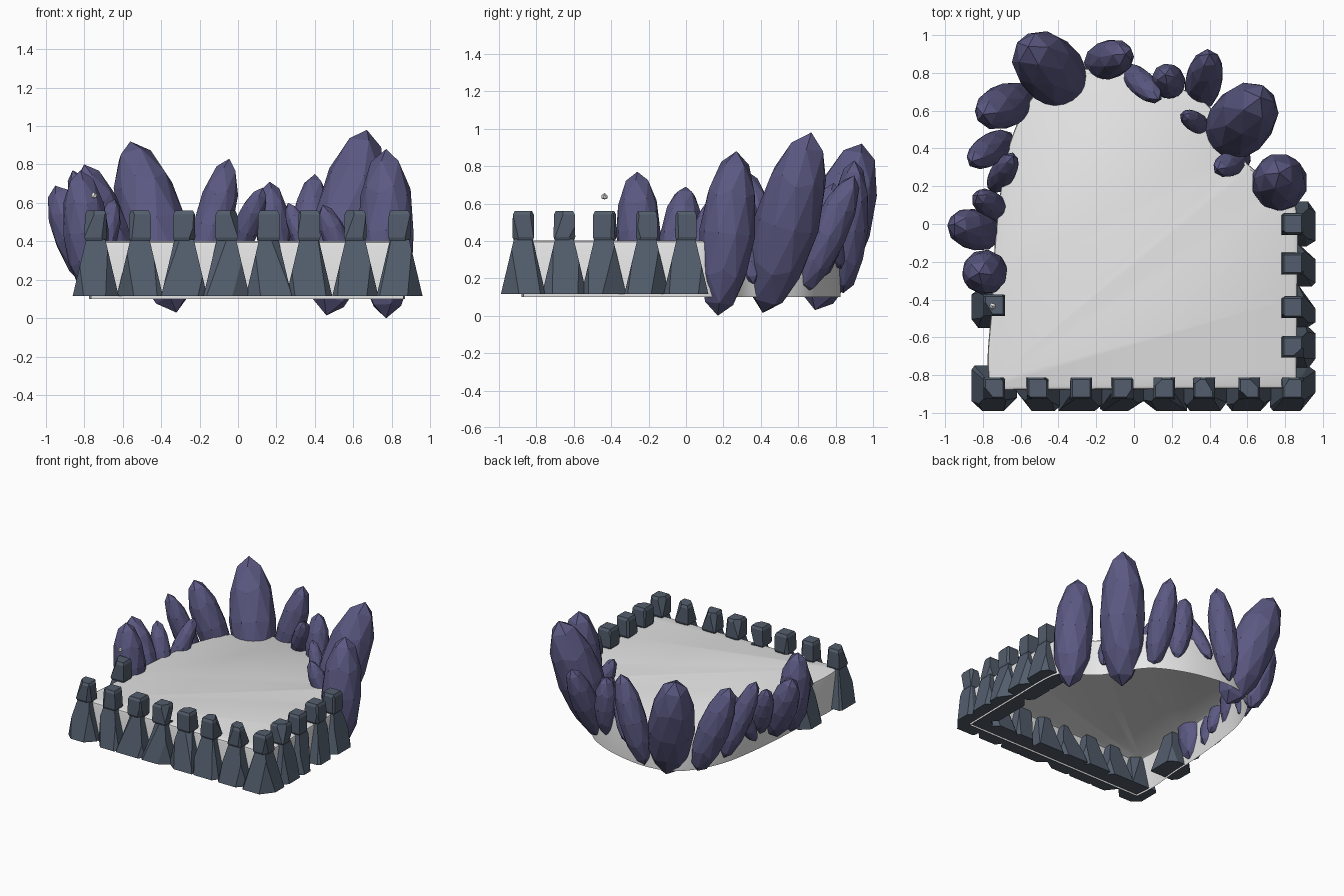
import bpy, bmesh, math, random
from mathutils import Vector

if "Cube" in bpy.data.objects:
    bpy.data.objects.remove(bpy.data.objects["Cube"])

random.seed(4)


def material(name, rgb):
    m = bpy.data.materials.new(name)
    m.diffuse_color = (*rgb, 1)
    m.use_nodes = True
    m.node_tree.nodes["Principled BSDF"].inputs["Base Color"].default_value = m.diffuse_color
    return m


PALE = material("pale floor", (0.8, 0.8, 0.8))
SLATE = material("slate stone", (0.085, 0.11, 0.15))
PURPLE = material("dusky purple crystal", (0.105, 0.10, 0.225))


def finish(bm, name, mat):
    bmesh.ops.recalc_face_normals(bm, faces=bm.faces)
    me = bpy.data.meshes.new(name)
    bm.to_mesh(me)
    bm.free()
    me.materials.append(mat)
    ob = bpy.data.objects.new(name, me)
    bpy.context.collection.objects.link(ob)
    return ob


def spline(pts, steps=5):
    """Open Catmull-Rom curve through 2D points."""
    p = [Vector(q) for q in pts]
    p = [2 * p[0] - p[1]] + p + [2 * p[-1] - p[-2]]
    out = []
    for i in range(1, len(p) - 2):
        a, b, c, d = p[i - 1:i + 3]
        for k in range(steps):
            t = k / steps
            out.append(0.5 * (2 * b + (c - a) * t + (2 * a - 5 * b + 4 * c - d) * t * t
                              + (3 * b - a - 3 * c + d) * t ** 3))
    return out + [p[-2]]


# Floor: flat cap with a skirt wall, open underneath
outline = spline([(0.86, -0.87), (0.865, -0.4), (0.86, 0.08), (0.76, 0.20), (0.60, 0.32),
                  (0.50, 0.48), (0.38, 0.64), (0.20, 0.74), (0.0, 0.80), (-0.22, 0.825),
                  (-0.42, 0.78), (-0.56, 0.64), (-0.66, 0.42), (-0.71, 0.15),
                  (-0.74, -0.15), (-0.755, -0.45), (-0.775, -0.7), (-0.765, -0.88)])
bm = bmesh.new()
rings = [[bm.verts.new((p.x * s, p.y * s, z)) for p in outline]
         for z, s in ((0.10, 1.0), (0.38, 1.0), (0.395, 0.995), (0.402, 0.98))]
n = len(outline)
for lo, hi in zip(rings, rings[1:]):
    for i in range(n):
        j = (i + 1) % n
        bm.faces.new((lo[i], lo[j], hi[j], hi[i]))
bm.faces.new(rings[-1])
floor = finish(bm, "floor_slab", PALE)
bpy.context.view_layer.objects.active = floor
floor.select_set(True)
bpy.ops.object.shade_smooth_by_angle(angle=math.radians(35))
floor.select_set(False)


# Battlement posts: tapered foot and a block on top, with chipped corners
def block(levels):
    bm = bmesh.new()
    prev = None
    for z, w in levels:
        ring = [bm.verts.new((sx * w, sy * w, z))
                for sx, sy in ((-1, -1), (1, -1), (1, 1), (-1, 1))]
        if prev:
            for i in range(4):
                j = (i + 1) % 4
                bm.faces.new((prev[i], prev[j], ring[j], ring[i]))
        else:
            bm.faces.new(ring[::-1])
        prev = ring
    bm.faces.new(prev)
    return bm


def chip(bm, co, no):
    bmesh.ops.bisect_plane(bm, geom=bm.verts[:] + bm.edges[:] + bm.faces[:],
                           plane_co=co, plane_no=no, clear_outer=True)
    bmesh.ops.holes_fill(bm, edges=[e for e in bm.edges if e.is_boundary], sides=0)


def post(name, x, y):
    foot = block([(0.115, 0.12), (0.41, 0.05)])
    for sx in (-1, 1):
        for sy in (-1, 1):
            h = random.uniform(0.18, 0.36)
            w = (0.12 - 0.07 * (h - 0.115) / 0.295) * random.uniform(0.90, 0.97)
            chip(foot, (sx * w, sy * w, h),
                 Vector((sx * random.uniform(0.6, 1.4), sy, 0.33 + random.uniform(-0.3, 0.3))).normalized())
    finish(foot, name + "_foot", SLATE).location = (x, y, 0)
    head = block([(0.405, 0.052), (0.42, 0.058), (0.54, 0.056), (0.56, 0.046)])
    for k in range(3):
        sx, sy = random.choice((-1, 1)), random.choice((-1, 1))
        h = random.uniform(0.43, 0.54)
        chip(head, (sx * 0.05, sy * 0.05, h),
             Vector((sx, sy * random.uniform(0.6, 1.4), random.uniform(-0.5, 0.5))).normalized())
    finish(head, name + "_head", SLATE).location = (x, y, 0)


for i, x in enumerate((-0.74, -0.51, -0.28, -0.06, 0.16, 0.37, 0.61, 0.84)):
    post(f"front_post_{i}", x, -0.87)
for i, y in enumerate((-0.65, -0.44, -0.21, 0.0)):
    post(f"right_post_{i}", 0.84, y)
post("left_post", -0.74, -0.43)


# Crystals: stretched faceted spheres from a bottom tip to a top tip
def crystal(name, bottom, top, r):
    a, b = Vector(bottom), Vector(top)
    axis = b - a
    bm = bmesh.new()
    bmesh.ops.create_icosphere(bm, subdivisions=2, radius=1)
    rot = axis.to_track_quat('Z', 'Y')
    for v in bm.verts:
        local = Vector((v.co.x * r, v.co.y * r, v.co.z * axis.length / 2))
        v.co = rot @ local + (a + b) / 2
    finish(bm, name, PURPLE)


for i, (bottom, top, r) in enumerate([
    ((0.77, 0.17, 0.0), (0.77, 0.27, 0.88), 0.15),
    ((0.60, 0.36, 0.17), (0.44, 0.29, 0.59), 0.07),
    ((0.46, 0.41, 0.015), (0.67, 0.67, 0.98), 0.175),
    ((0.39, 0.50, 0.28), (0.26, 0.58, 0.60), 0.055),
    ((0.34, 0.62, 0.12), (0.40, 0.90, 0.75), 0.10),
    ((0.20, 0.72, 0.20), (0.165, 0.79, 0.71), 0.09),
    ((-0.05, 0.83, 0.25), (0.13, 0.66, 0.68), 0.07),
    ((-0.22, 0.84, 0.12), (-0.045, 0.90, 0.83), 0.105),
    ((-0.32, 0.69, 0.03), (-0.56, 0.94, 0.92), 0.175),
    ((-0.57, 0.67, 0.10), (-0.80, 0.58, 0.80), 0.12),
    ((-0.66, 0.46, 0.15), (-0.86, 0.33, 0.77), 0.085),
    ((-0.75, 0.18, 0.20), (-0.64, 0.36, 0.62), 0.068),
    ((-0.69, 0.05, 0.20), (-0.83, 0.15, 0.63), 0.075),
    ((-0.74, -0.06, 0.15), (-0.95, 0.0, 0.69), 0.11),
    ((-0.76, -0.25, 0.12), (-0.82, -0.26, 0.77), 0.12),
]):
    crystal(f"crystal_{i}", bottom, top, r)

# Small loose pebble above the left post
bm = bmesh.new()
bmesh.ops.create_icosphere(bm, subdivisions=1, radius=0.02)
for v in bm.verts:
    v.co *= random.uniform(0.7, 1.1)
finish(bm, "pebble", PALE).location = (-0.75, -0.435, 0.637)
